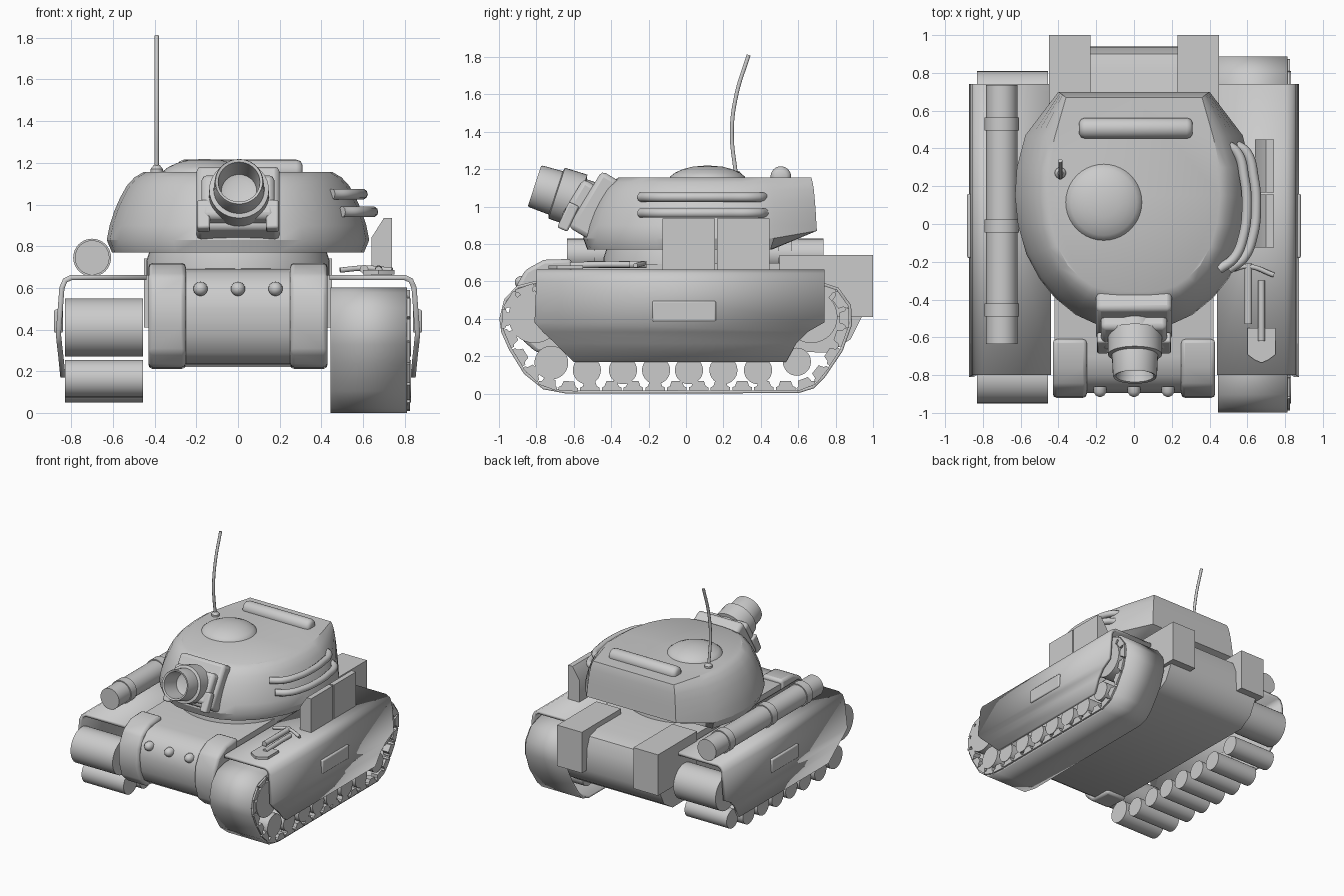
import bpy, bmesh, math
from mathutils import Vector, Matrix

def loft(name, rings, caps=True, closed=True, angle=35, bevel=0, thick=0):
    """Skin a list of equal-length point rings into an object."""
    bm = bmesh.new()
    vs = [[bm.verts.new(p) for p in r] for r in rings]
    n = len(rings[0])
    for a, b in zip(vs, vs[1:]):
        for i in range(n if closed else n - 1):
            j = (i + 1) % n
            bm.faces.new((a[i], a[j], b[j], b[i]))
    if caps:
        bm.faces.new(vs[0])
        bm.faces.new(vs[-1])
    bmesh.ops.recalc_face_normals(bm, faces=bm.faces)
    me = bpy.data.meshes.new(name)
    bm.to_mesh(me)
    bm.free()
    ob = bpy.data.objects.new(name, me)
    bpy.context.collection.objects.link(ob)
    if thick:
        m = ob.modifiers.new("thick", 'SOLIDIFY')
        m.thickness, m.offset = thick, 0
    if bevel:
        m = ob.modifiers.new("bevel", 'BEVEL')
        m.width, m.segments, m.limit_method = bevel, 2, 'ANGLE'
    bpy.ops.object.select_all(action='DESELECT')
    ob.select_set(True)
    bpy.context.view_layer.objects.active = ob
    bpy.ops.object.shade_smooth_by_angle(angle=math.radians(angle))
    return ob

def box(name, x, y, z, bevel=0, tilt=0):
    c = Vector((sum(x) / 2, sum(y) / 2, sum(z) / 2))
    rot = Matrix.Rotation(tilt, 3, 'X')
    ring = lambda zz: [c + rot @ (Vector((a, b, zz)) - c) for a, b in
                       ((x[0], y[0]), (x[1], y[0]), (x[1], y[1]), (x[0], y[1]))]
    return loft(name, [ring(z[0]), ring(z[1])], bevel=bevel)

def prism_x(name, prof, x0, x1, **k):
    return loft(name, [[(x, y, z) for y, z in prof] for x in (x0, x1)], **k)

def lathe(name, origin, axis, prof, n=32, **k):
    """Revolve (distance along axis, radius) pairs about an axis."""
    q = Vector((0, 0, 1)).rotation_difference(Vector(axis).normalized())
    o = Vector(origin)
    return loft(name, [[o + q @ Vector((r * math.cos(i * math.tau / n), r * math.sin(i * math.tau / n), t))
                        for i in range(n)] for t, r in prof], **k)

def tube(name, pts, r, cyclic=False):
    cu = bpy.data.curves.new(name, 'CURVE')
    cu.dimensions, cu.bevel_depth, cu.bevel_resolution, cu.use_fill_caps = '3D', r, 3, True
    sp = cu.splines.new('BEZIER')
    sp.bezier_points.add(len(pts) - 1)
    for b, p in zip(sp.bezier_points, pts):
        b.co = p
        b.handle_left_type = b.handle_right_type = 'AUTO'
    ob = bpy.data.objects.new(name, cu)
    bpy.context.collection.objects.link(ob)
    return ob

# Hull
hull = [(-0.70, 0.69), (-0.80, 0.67), (-0.87, 0.60), (-0.895, 0.50), (-0.88, 0.38), (-0.84, 0.29),
        (-0.76, 0.235), (0.77, 0.22), (0.88, 0.29), (0.94, 0.41), (0.935, 0.58), (0.90, 0.67), (0.80, 0.70)]
prism_x("hull", hull, -0.42, 0.42)
cheek = [(-0.61, 0.72), (-0.76, 0.715), (-0.86, 0.66), (-0.915, 0.56), (-0.92, 0.42), (-0.88, 0.29),
         (-0.80, 0.22), (-0.61, 0.21)]
for s, side in ((1, "right"), (-1, "left")):
    prism_x(side + "_front_cheek", cheek, s * 0.25, s * 0.43, bevel=0.02)
    box(side + "_rear_box", sorted((s * 0.23, s * 0.45)), (0.5, 1.0), (0.41, 0.74))
for x in (-0.18, 0, 0.18):
    lathe("front_bolt", (x, -0.86, 0.595), (0, -1, 0), [(0, 0.035), (0.03, 0.034), (0.048, 0.022), (0.055, 0.008)], 16)
lathe("turret_ring", (0, 0, 0.66), (0, 0, 1), [(0, 0.44), (0.07, 0.44), (0.13, 0.42)], 48)

# Fenders with skirts, wheels
skirt = [(0.44, 0.65, -0.8, 0.74), (0.80, 0.65, -0.8, 0.74), (0.83, 0.635, -0.8, 0.74), (0.845, 0.60, -0.8, 0.74),
         (0.862, 0.38, -0.81, 0.74), (0.857, 0.33, -0.765, 0.65), (0.85, 0.27, -0.70, 0.59), (0.84, 0.17, -0.6, 0.535)]
wheels = [(-0.81, 0.41, 0.14), (0.67, 0.41, 0.14), (-0.72, 0.165, 0.09), (0.593, 0.17, 0.075)]
wheels += [(y, 0.125, 0.075) for y in (-0.53, -0.337, -0.16, 0.016, 0.2, 0.385)]
for s, side in ((1, "right"), (-1, "left")):
    loft(side + "_fender", [[(s * x, a, z), (s * x, b, z)] for x, z, a, b in skirt],
         caps=False, closed=False, angle=40, thick=0.025)
    box(side + "_skirt_block", sorted((s * 0.84, s * 0.883)), (-0.18, 0.16), (0.385, 0.495), bevel=0.008)
    for y, z, r in wheels:
        lathe(side + "_wheel", (s * 0.455, y, z), (s, 0, 0), [(0, r), (0.375, r)])

# Track belt, right side only
path = [(-0.99, 0.40), (-0.965, 0.50), (-0.9, 0.57), (-0.8, 0.595), (0.70, 0.595), (0.81, 0.56), (0.875, 0.47),
        (0.88, 0.37), (0.83, 0.23), (0.735, 0.09), (0.68, 0.035), (0.6, 0.01), (-0.64, 0.008), (-0.76, 0.03),
        (-0.86, 0.11), (-0.94, 0.24), (-0.98, 0.33)]
prism_x("track_belt", path, 0.445, 0.812, caps=False, angle=40, thick=0.016)
link = [(-0.052, 0.006), (0.052, 0.006), (0.052, 0.024), (0.038, 0.03), (0.028, 0.058), (-0.028, 0.058),
        (-0.038, 0.03), (-0.052, 0.024)]
segs = [(Vector(a), Vector(b)) for a, b in zip(path, path[1:] + path[:1])]
total = sum((b - a).length for a, b in segs)
count = round(total / 0.115)

def along(d):
    d %= total
    for a, b in segs:
        if d <= (b - a).length:
            return a + (b - a) * (d / (b - a).length)
        d -= (b - a).length
    return segs[0][0]

for i in range(count):
    d = i * total / count
    p, t = along(d), (along(d + 0.05) - along(d - 0.05)).normalized()
    inward = Vector((t.y, -t.x))
    prism_x("track_link", [p + t * u + inward * v for u, v in link], 0.77, 0.826)

# Turret: blend from wide waist outline to roof outline
wide = [(0, -0.55), (0.1, -0.547), (0.2, -0.53), (0.31, -0.48), (0.42, -0.39), (0.5, -0.29), (0.57, -0.16),
        (0.615, 0), (0.63, 0.15), (0.62, 0.3), (0.575, 0.47), (0.40, 0.70), (0, 0.70)]
roof = [(0, -0.36), (0.08, -0.36), (0.15, -0.35), (0.22, -0.33), (0.29, -0.28), (0.35, -0.22), (0.405, -0.12),
        (0.44, 0), (0.455, 0.15), (0.455, 0.3), (0.42, 0.46), (0.36, 0.67), (0, 0.67)]
rings = []
for z, mix, scale in ((0.77, 0, 0.96), (0.83, 0, 1), (0.90, 0.08, 1), (0.97, 0.21, 1), (1.03, 0.36, 1),
                      (1.09, 0.55, 1), (1.13, 0.76, 1), (1.155, 1, 1)):
    half = [((a + (c - a) * mix) * scale, (b + (d - b) * mix) * scale) for (a, b), (c, d) in zip(wide, roof)]
    if scale < 1:
        half = [(x, min(y, 0.46)) for x, y in half]
    full = half + [(-x, y) for x, y in half[-2:0:-1]]
    rings.append([(x, y, z + (0.04 if y > 0.6 and z < 0.86 else 0)) for x, y in full])
loft("turret", rings, angle=32)
lathe("hatch_dome", (-0.16, 0.115, 1.145), (0, 0, 1),
      [(0, 0.205), (0.015, 0.2), (0.035, 0.175), (0.055, 0.13), (0.068, 0.08), (0.073, 0.02)], 40, angle=50)
lathe("roof_roll", (-0.29, 0.507, 1.16), (1, 0, 0),
      [(0, 0.03), (0.01, 0.048), (0.03, 0.055), (0.57, 0.055), (0.59, 0.048), (0.6, 0.03)], 24, angle=60)

# Antenna
lathe("antenna_base", (-0.39, 0.27, 1.14), (0, 0, 1), [(0, 0.03), (0.03, 0.03), (0.05, 0.014)], 16)
tube("antenna", [(-0.39, 0.268, 1.16), (-0.39, 0.245, 1.4), (-0.39, 0.27, 1.6), (-0.39, 0.335, 1.81)], 0.011)

# Gun mount and hollow barrel, pitched up
box("mantlet_frame", (-0.2, 0.2), (-0.55, -0.41), (0.83, 1.18), 0.025, math.radians(-31))
box("mantlet_plate", (-0.175, 0.175), (-0.62, -0.48), (0.89, 1.13), 0.025, math.radians(-31))
for x in (-0.165, 0.165):
    box("mantlet_bracket", (x - 0.03, x + 0.03), (-0.66, -0.6), (0.87, 1.02), 0.01, math.radians(-25))
lathe("barrel", (0.005, -0.81, 1.11), (0, 0.95, -0.31),
      [(0.16, 0.06), (0.15, 0.085), (0.005, 0.1), (0, 0.113), (0.01, 0.117), (0.12, 0.122), (0.125, 0.143),
       (0.25, 0.145), (0.255, 0.12), (0.3, 0.12), (0.34, 0.15), (0.5, 0.165)], 36)

# Side rails on the turret
for z, dx in ((1.05, 0), (0.965, 0.05)):
    tube("turret_rail", [(x + dx, y, z) for x, y in
         ((0.49, 0.42), (0.545, 0.38), (0.585, 0.24), (0.597, 0.1), (0.58, -0.06), (0.53, -0.18), (0.45, -0.24))], 0.026)

# Stowage: fender bins, bedroll tube
bin_prof = [(0.64, 0.65), (0.64, 0.84), (0.70, 0.935), (0.74, 0.935), (0.74, 0.65)]
for y0 in (-0.125, 0.167):
    loft("fender_bin", [[(x, y, z) for x, z in bin_prof] for y in (y0, y0 + 0.28)])
lathe("bedroll", (-0.70, -0.635, 0.745), (0, 1, 0), [(0, 0.083), (1.37, 0.083)])
for y in (-0.49, -0.045, 0.495):
    lathe("bedroll_strap", (-0.70, y, 0.745), (0, 1, 0), [(0, 0.091), (0.07, 0.091)])

# Shovel and pick on right fender
blade = [(0.60, -0.55), (0.60, -0.69), (0.64, -0.72), (0.675, -0.735), (0.71, -0.72), (0.75, -0.69), (0.75, -0.55)]
loft("shovel_blade", [[(x, y, z) for x, y in blade] for z in (0.665, 0.685)])
tube("shovel_handle", [(0.675, -0.30, 0.69), (0.675, -0.45, 0.69), (0.675, -0.62, 0.685)], 0.018)
tube("pick_handle", [(0.605, -0.21, 0.69), (0.605, -0.37, 0.69), (0.605, -0.53, 0.69)], 0.021)
tube("pick_head", [(0.49, -0.25, 0.685), (0.605, -0.225, 0.695), (0.74, -0.27, 0.685)], 0.013)
